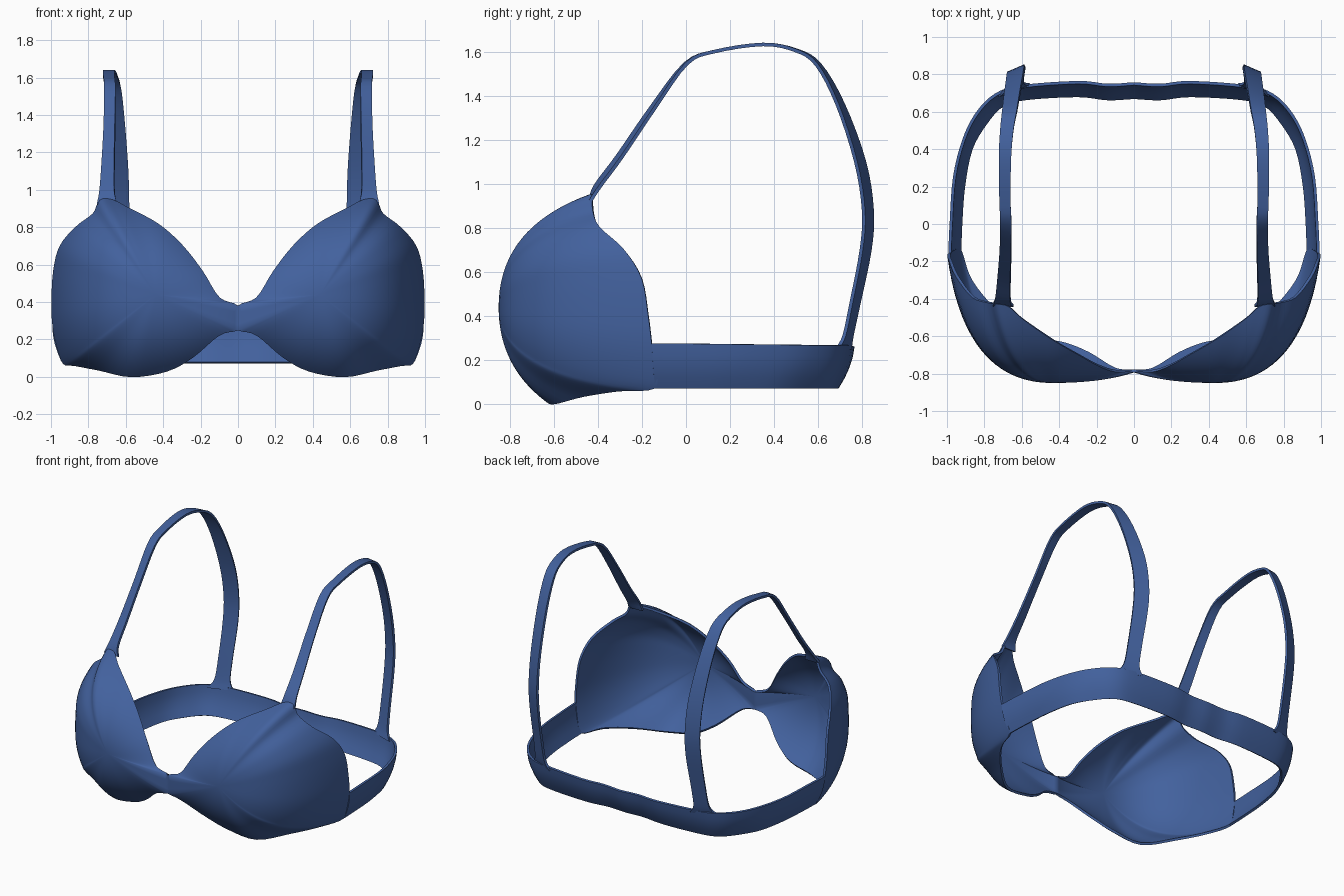
import bpy, bmesh
from mathutils import Vector

if "Cube" in bpy.data.objects:
    bpy.data.objects.remove(bpy.data.objects["Cube"])

fabric = bpy.data.materials.new("blue_fabric")
fabric.diffuse_color = (0.055, 0.12, 0.34, 1)
fabric.use_nodes = True
fabric.node_tree.nodes["Principled BSDF"].inputs["Base Color"].default_value = fabric.diffuse_color


def spline(rows, n):
    """Catmull-Rom through rows of any length, n steps per span."""
    pts = [Vector(r) for r in rows]
    ext = [pts[0] * 2 - pts[1]] + pts + [pts[-1] * 2 - pts[-2]]
    out = []
    for i in range(len(pts) - 1):
        a, b, c, d = ext[i:i + 4]
        for k in range(n):
            t = k / n
            out.append((b * 2 + (c - a) * t + (a * 2 - b * 5 + c * 4 - d) * t * t
                        + (b * 3 - a - c * 3 + d) * t ** 3) * 0.5)
    return out + [pts[-1]]


def cloth(name, rows, closed=False, tip=None, thick=0.016):
    """Skin rows of points, mirror across x, give the cloth a thickness."""
    bm = bmesh.new()
    grid = [[bm.verts.new(p) for p in r] for r in rows]
    m = len(rows[0])
    for r, s in zip(grid, grid[1:]):
        for j in range(m if closed else m - 1):
            k = (j + 1) % m
            bm.faces.new((r[j], r[k], s[k], s[j]))
    if tip is not None:
        top = bm.verts.new(tip)
        for j in range(m):
            bm.faces.new((grid[-1][j], grid[-1][(j + 1) % m], top))
    bmesh.ops.recalc_face_normals(bm, faces=bm.faces)
    me = bpy.data.meshes.new(name)
    bm.to_mesh(me)
    bm.free()
    ob = bpy.data.objects.new(name, me)
    bpy.context.collection.objects.link(ob)
    me.materials.append(fabric)
    mir = ob.modifiers.new("mirror", 'MIRROR')
    mir.merge_threshold = 0.002
    sol = ob.modifiers.new("thickness", 'SOLIDIFY')
    sol.thickness = thick
    sol.offset = 0
    bpy.ops.object.select_all(action='DESELECT')
    ob.select_set(True)
    bpy.context.view_layer.objects.active = ob
    bpy.ops.object.convert(target='MESH')
    bpy.ops.object.shade_smooth_by_angle(angle=0.9)
    return ob


# Cups with centre bridge: rim curve bulging out to a front apex
rim = spline([(0, -.785, .25), (.1, -.775, .225), (.24, -.69, .11), (.38, -.635, .035),
              (.57, -.6, .005), (.74, -.46, .04), (.87, -.3, .065), (.93, -.14, .075),
              (.965, -.14, .17), (.985, -.155, .28), (.99, -.17, .4), (.98, -.2, .57),
              (.945, -.28, .70), (.86, -.39, .80), (.77, -.42, .87), (.735, -.425, .94),
              (.67, -.44, .94), (.59, -.51, .9), (.43, -.62, .815), (.3, -.695, .70),
              (.19, -.755, .56), (.1, -.785, .42), (0, -.785, .38)], 4)
rim += [Vector((0, -.785, z)) for z in (.345, .315, .28)]
apex = Vector((.44, -.842, .44))
rings = []
for i in range(18):
    t = i / 18
    ring = []
    for b in rim:
        s = 0.62 + 0.44 * max(0, b.x - .5)
        ctrl = apex + Vector((b.x - apex.x, 0, b.z - apex.z)) * s
        ring.append(b * (1 - t) ** 2 + ctrl * 2 * t * (1 - t) + apex * t * t)
    rings.append(ring)
cloth("cups", rings, closed=True, tip=apex)

# Back band: rows of top x, top y, top z, bottom x, bottom y
band = []
for tx, ty, tz, bx, by in spline([
        (.985, -.155, .275, .93, -.14), (.978, 0, .275, .925, 0), (.96, .25, .272, .91, .2),
        (.91, .45, .27, .87, .4), (.84, .59, .268, .79, .54), (.74, .69, .268, .70, .635),
        (.6, .735, .268, .57, .67), (.3, .757, .262, .3, .685), (.14, .742, .258, .14, .668),
        (0, .75, .255, 0, .675)], 4):
    t, b = Vector((tx, ty, tz)), Vector((bx, by, .075))
    mid = (t + b) / 2
    out = Vector((mid.x, mid.y, 0)).normalized() * .014
    band.append([b, b.lerp(t, .25) + out * .75, mid + out, b.lerp(t, .75) + out * .75, t])
cloth("back_band", band)

# Shoulder straps: rows of centre x, y, z and half width in x, y
strap = []
for x, y, z, wx, wy in spline([
        (.70, -.435, .92, .055, .0), (.70, -.40, .99, .04, .012), (.695, -.3, 1.125, .034, .012),
        (.687, -.15, 1.345, .03, .01), (.685, 0, 1.545, .03, .004), (.69, .13, 1.6, .03, 0),
        (.69, .35, 1.632, .033, 0), (.68, .5, 1.605, .036, -.004), (.665, .6, 1.54, .04, -.008),
        (.65, .7, 1.36, .043, -.014), (.635, .79, 1.1, .046, -.02), (.63, .825, .88, .046, -.02),
        (.63, .815, .7, .046, -.02), (.635, .765, .45, .044, -.018), (.638, .735, .31, .05, -.018),
        (.64, .715, .25, .085, -.03)], 4):
    c, w = Vector((x, y, z)), Vector((wx, wy, 0))
    strap.append([c - w, c, c + w])
cloth("shoulder_straps", strap)
